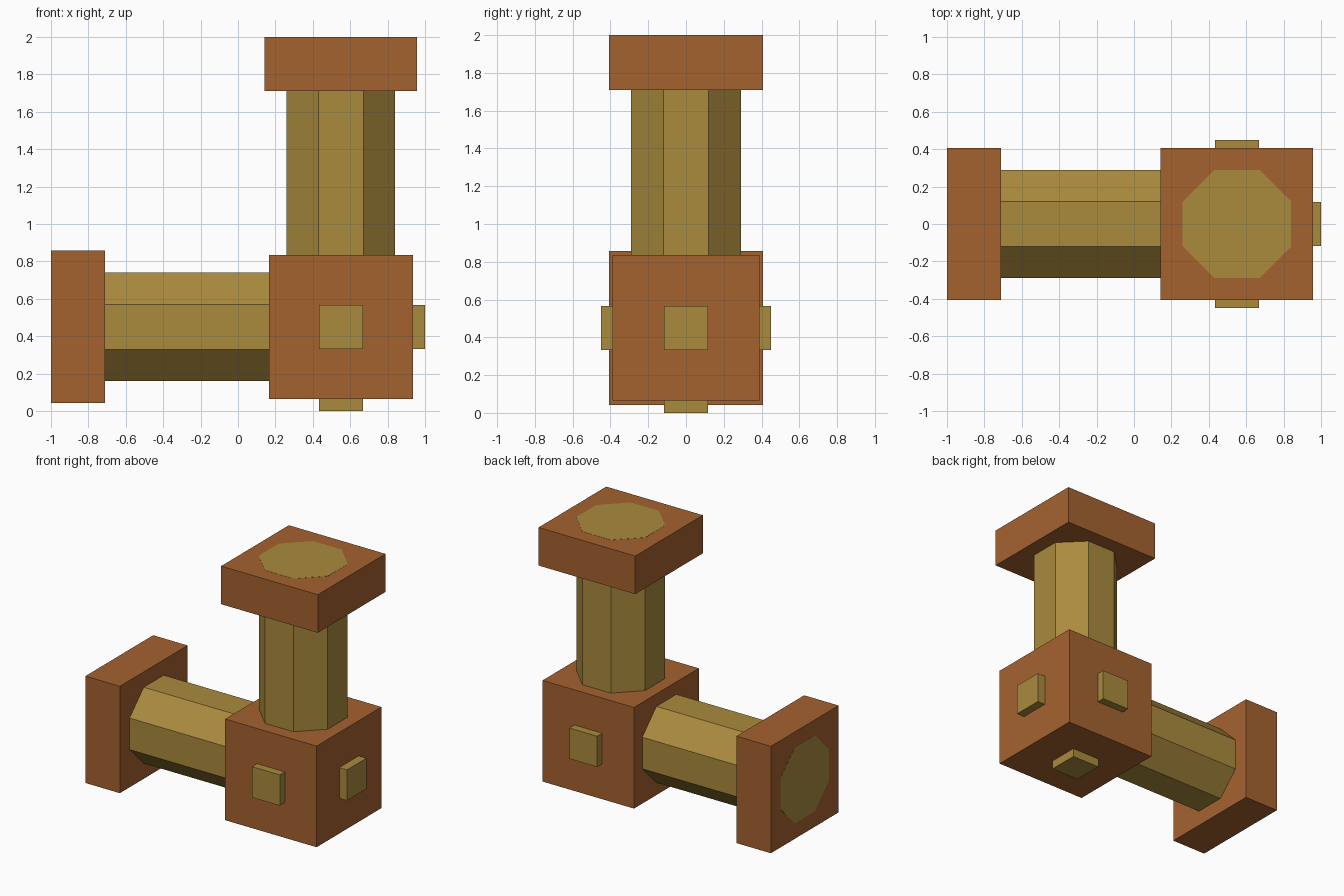
import bpy, math
from mathutils import Vector

if "Cube" in bpy.data.objects:
    bpy.data.objects.remove(bpy.data.objects["Cube"])

CENTRE = Vector((0.55, 0.0, 0.45))


def material(name, rgb):
    m = bpy.data.materials.new(name)
    m.diffuse_color = (*rgb, 1.0)
    m.use_nodes = True
    m.node_tree.nodes["Principled BSDF"].inputs["Base Color"].default_value = m.diffuse_color
    return m


rust = material("rust_brown", (0.376, 0.122, 0.030))
gold = material("old_gold", (0.402, 0.258, 0.048))


def box(name, centre, size, mat):
    bpy.ops.mesh.primitive_cube_add(size=1, location=centre)
    ob = bpy.context.object
    ob.name = name
    ob.scale = size
    bpy.ops.object.transform_apply(location=False, rotation=False, scale=True)
    ob.data.materials.append(mat)
    return ob


def pipe(name, direction, start, end):
    """Octagonal pipe along a direction from the joint centre, flats facing the axes."""
    apothem = 0.29
    bpy.ops.mesh.primitive_cylinder_add(
        vertices=8, radius=apothem / math.cos(math.pi / 8), depth=end - start)
    ob = bpy.context.object
    ob.name = name
    # turn half a step so the flats line up with the axes
    for v in ob.data.vertices:
        x, y = v.co.x, v.co.y
        if abs(abs(x) - apothem) > 0.01 and abs(abs(y) - apothem) > 0.01:
            c, s = math.cos(math.pi / 8), math.sin(math.pi / 8)
            v.co.x, v.co.y = x * c - y * s, x * s + y * c
    if abs(direction.x) > 0.5:
        ob.rotation_euler = (0, math.pi / 2, 0)
    ob.location = CENTRE + direction * (start + end) / 2
    ob.data.materials.append(gold)


# Corner joint block
box("joint_block", CENTRE, (0.77, 0.78, 0.77), rust)

# Two pipe arms with square end flanges; pipe ends show flush in the flange faces
for name, d in (("upright", Vector((0, 0, 1))), ("side", Vector((-1, 0, 0)))):
    pipe(name + "_pipe", d, 0.3, 1.551)
    size = [0.29 if abs(c) > 0.5 else 0.814 for c in d]
    box(name + "_flange", CENTRE + d * 1.405, size, rust)

# Small square studs on the four closed faces
for name, d in (("right", Vector((1, 0, 0))), ("front", Vector((0, -1, 0))),
                ("back", Vector((0, 1, 0))), ("bottom", Vector((0, 0, -1)))):
    size = [0.10 if abs(c) > 0.5 else 0.234 for c in d]
    box(name + "_stud", CENTRE + d * 0.40, size, gold)
